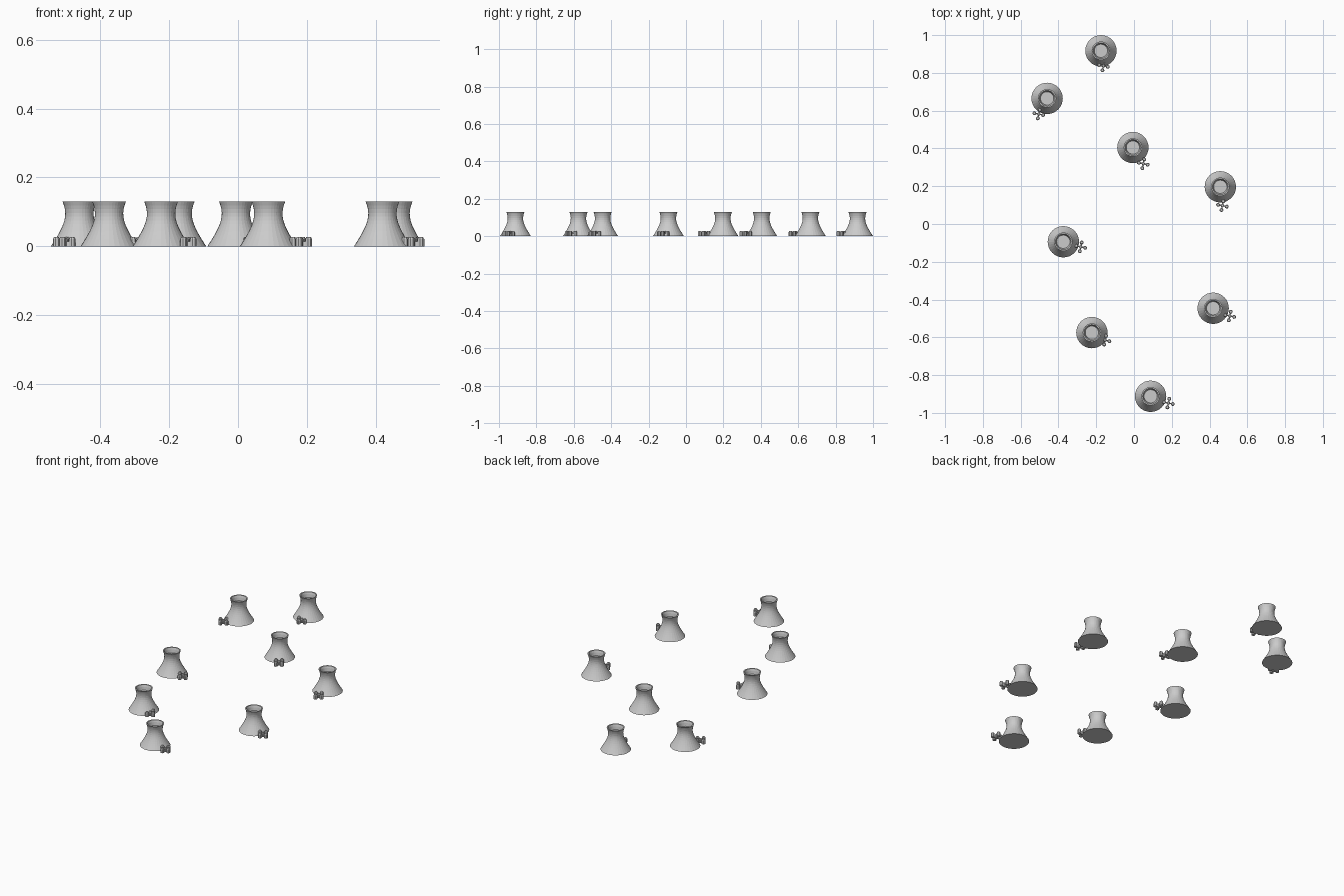
import bpy, bmesh
from math import sin, cos, pi, sqrt, radians

if "Cube" in bpy.data.objects:
    bpy.data.objects.remove(bpy.data.objects["Cube"])


def lathe(bm, profile, sides, cx=0.0, cy=0.0):
    """Revolve an (r, z) profile and cap both ends."""
    rings = []
    for r, z in profile:
        rings.append([bm.verts.new((cx + r * cos(2 * pi * i / sides),
                                    cy + r * sin(2 * pi * i / sides), z))
                      for i in range(sides)])
    for a, b in zip(rings, rings[1:]):
        for i in range(sides):
            j = (i + 1) % sides
            bm.faces.new((a[i], a[j], b[j], b[i]))
    bm.faces.new(rings[0][::-1])
    bm.faces.new(rings[-1])


def make_mesh(name, bm):
    mesh = bpy.data.meshes.new(name)
    bm.to_mesh(mesh)
    bm.free()
    return mesh


def place(name, mesh, x, y, angle=0.0):
    ob = bpy.data.objects.new(name, mesh)
    ob.location = (x, y, 0)
    ob.rotation_euler.z = angle
    bpy.context.collection.objects.link(ob)
    return ob


# Cooling tower: hyperbolic shell, flat rim, recessed floor
H = 0.13


def shell(z):
    return 0.041 * sqrt(1 + ((z - 0.095) / 0.054) ** 2)


outer = [(shell(H * k / 12), H * k / 12) for k in range(13)]
inner = [(0.042, H), (0.038, 0.118), (0.035, 0.10)]
bm = bmesh.new()
lathe(bm, outer + inner, 32)
tower_mesh = make_mesh("cooling_tower", bm)

# Reactor cluster: hub and four bevelled drums joined by low ducts
ARM = 0.0235
drum = [(0.0105, 0), (0.0105, 0.021), (0.007, 0.027)]
bm = bmesh.new()
lathe(bm, [(0.009, 0), (0.009, 0.02), (0.006, 0.024)], 8)
for k in range(4):
    a = k * pi / 2
    lathe(bm, drum, 8, ARM * cos(a), ARM * sin(a))
for sx, sy in ((2 * ARM, 0.007), (0.007, 2 * ARM)):
    box = bmesh.ops.create_cube(bm, size=1)["verts"]
    bmesh.ops.scale(bm, vec=(sx, sy, 0.014), verts=box)
    bmesh.ops.translate(bm, vec=(0, 0, 0.007), verts=box)
cluster_mesh = make_mesh("reactor_cluster", bm)

# Tower centre, then cluster offset from it
sites = [
    (-0.175, 0.917, 0.013, -0.080),
    (-0.460, 0.665, -0.044, -0.083),
    (-0.006, 0.405, 0.055, -0.086),
    (0.457, 0.197, 0.011, -0.100),
    (-0.374, -0.094, 0.092, -0.027),
    (0.419, -0.446, 0.088, -0.041),
    (-0.223, -0.575, 0.070, -0.040),
    (0.088, -0.912, 0.094, -0.036),
]
for n, (x, y, dx, dy) in enumerate(sites, 1):
    place(f"cooling_tower_{n}", tower_mesh, x, y)
    place(f"reactor_cluster_{n}", cluster_mesh, x + dx, y + dy, radians(-12))
